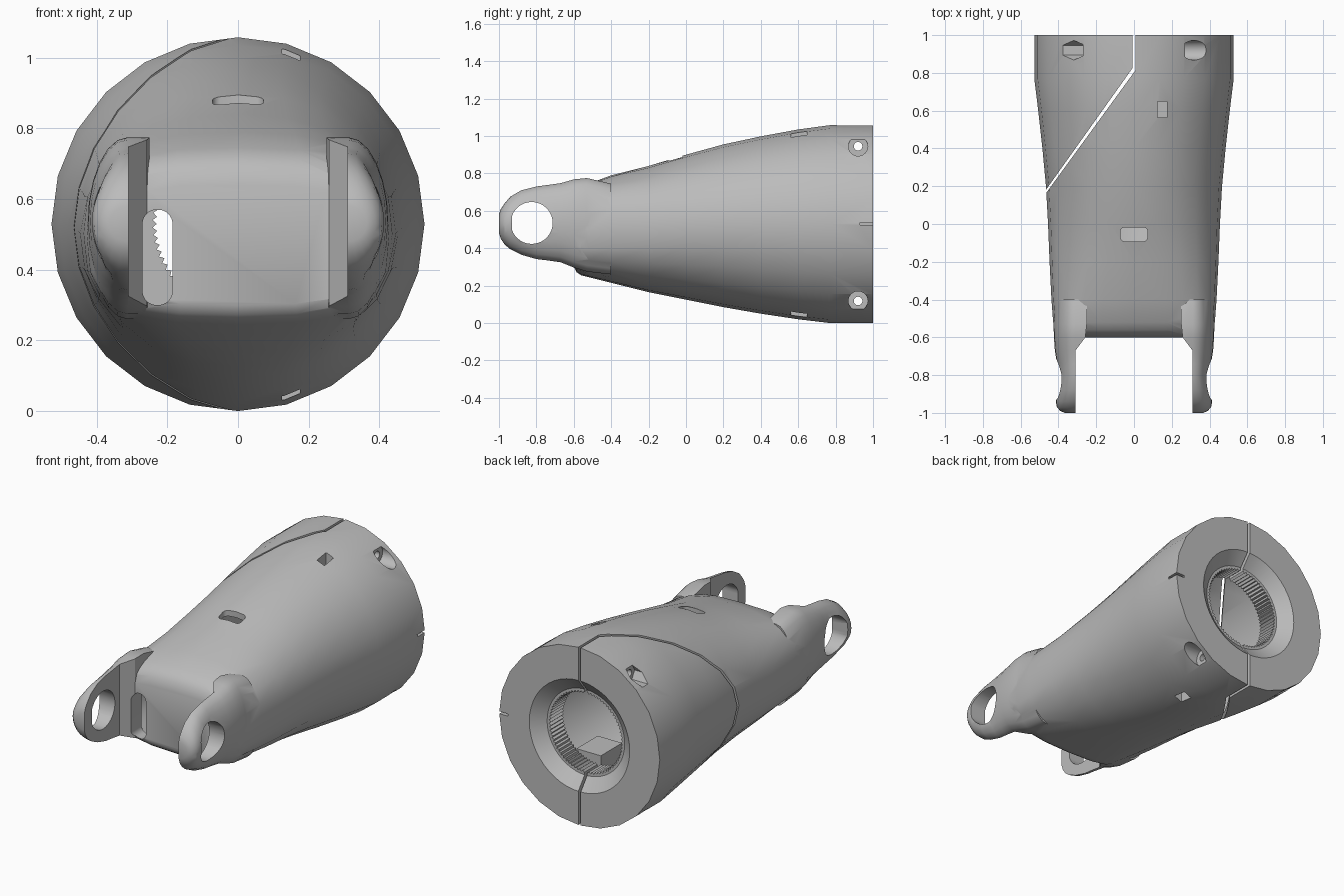
import bpy
import bmesh
from math import cos, sin, pi, copysign

cube = bpy.data.objects.get("Cube")
if cube:
    bpy.data.objects.remove(cube, do_unlink=True)

grey = bpy.data.materials.new("plain_grey")
grey.use_nodes = True
grey.diffuse_color = (0.5, 0.5, 0.5, 1)
grey.node_tree.nodes["Principled BSDF"].inputs["Base Color"].default_value = (0.5, 0.5, 0.5, 1)

MID = 0.53      # height of the long axis


def loft(name, rings):
    """Skin a list of equal rings and cap both ends."""
    bm = bmesh.new()
    rows = [[bm.verts.new(p) for p in ring] for ring in rings]
    count = len(rows[0])
    for a, b in zip(rows, rows[1:]):
        for i in range(count):
            j = (i + 1) % count
            bm.faces.new((a[i], a[j], b[j], b[i]))
    bm.faces.new(rows[0])
    bm.faces.new(rows[-1])
    bmesh.ops.recalc_face_normals(bm, faces=bm.faces)
    mesh = bpy.data.meshes.new(name)
    bm.to_mesh(mesh)
    bm.free()
    mesh.materials.append(grey)
    obj = bpy.data.objects.new(name, mesh)
    bpy.context.collection.objects.link(obj)
    return obj


def prism(outline, axis, low, high):
    """Extrude a flat outline along one axis."""
    place = {"x": lambda a, b, t: (t, a, b),
             "y": lambda a, b, t: (a, t, b),
             "z": lambda a, b, t: (a, b, t)}[axis]
    return loft("cutter", [[place(a, b, t) for a, b in outline] for t in (low, high)])


def disc(a, b, radius, sides):
    return [(a + radius * cos(2 * pi * i / sides), b + radius * sin(2 * pi * i / sides))
            for i in range(sides)]


def slot(a, b, width, height, radius):
    """Outline of a rectangle with rounded corners."""
    points = []
    for i in range(24):
        t = 2 * pi * (i + 0.5) / 24
        points.append((a + copysign(width / 2 - radius, cos(t)) + radius * cos(t),
                       b + copysign(height / 2 - radius, sin(t)) + radius * sin(t)))
    return points


def box(a, b, width, height):
    w, h = width / 2, height / 2
    return [(a - w, b - h), (a + w, b - h), (a + w, b + h), (a - w, b + h)]


def combine(target, other, operation, keep=False):
    mod = target.modifiers.new("combine", "BOOLEAN")
    mod.operation = operation
    mod.solver = "EXACT"
    mod.object = other
    bpy.context.view_layer.objects.active = target
    bpy.ops.object.modifier_apply(modifier=mod.name)
    if not keep:
        bpy.data.objects.remove(other, do_unlink=True)


def cut(target, other):
    combine(target, other, "DIFFERENCE")


def section(y, width, top, bottom, power, inset=0.0):
    """Rounded cross-section across the long axis."""
    w, h, c = width - inset, (top - bottom) / 2 - inset, (top + bottom) / 2
    ring = []
    for i in range(24):
        t = 2 * pi * i / 24
        ring.append((copysign(w * abs(cos(t)) ** (2 / power), cos(t)), y,
                     c + copysign(h * abs(sin(t)) ** (2 / power), sin(t))))
    return ring


# Tapered body: y, half width, top, bottom, squareness
stations = [
    (-.60, .40, .64, .30, 3), (-.585, .41, .69, .272, 3), (-.56, .42, .72, .255, 3),
    (-.52, .428, .745, .245, 3), (-.4, .437, .79, .215, 2.7), (-.2, .447, .84, .165, 2.3),
    (0, .455, .90, .125, 2.1), (.2, .466, .955, .085, 2), (.4, .485, .998, .05, 2),
    (.6, .507, 1.035, .02, 2), (.77, .528, 1.058, 0, 2), (1, .528, 1.058, 0, 2)]
body = loft("body_shell", [section(*s) for s in stations])

# Fork ears: y, outer half width, top, bottom
ear_stations = [
    (-1, .365, .58, .48), (-.99, .39, .61, .45), (-.97, .408, .64, .42),
    (-.94, .414, .675, .395), (-.88, .407, .71, .365), (-.8, .398, .73, .342),
    (-.74, .408, .738, .335), (-.67, .419, .748, .325), (-.6, .424, .768, .297),
    (-.53, .426, .775, .275), (-.4, .42, .745, .26)]
for side in (1, -1):
    rings = []
    for y, w, top, bottom in ear_stations:
        inner = min(.31, max(.25, .31 - (y + .67) * .75))
        mid, half = (top + bottom) / 2, (top - bottom) / 2
        ring = [(side * inner, y, bottom)]
        for i in range(13):
            t = pi * (i / 12 - .5)
            ring.append((side * (.312 + (w - .312) * cos(t)), y, mid + half * sin(t)))
        ring.append((side * inner, y, top))
        rings.append(ring)
    combine(body, loft("ear", rings), "UNION")

# Inner cavity, leaving two bosses inside the wall
cavity_rings = [section(*s, inset=.035) for s in stations[3:-1]]
cavity_rings.append(section(.82, *stations[-1][1:], inset=.035))
cavity = loft("cavity", cavity_rings)
for low, high in ((-.1, .28), (.78, 1.2)):
    cut(cavity, prism(box(.15, .6, .16, .2), "z", low, high))
cut(body, cavity)

# Toothed rear bore with a chamfered mouth
teeth = 72
bore = [(r * cos(pi * i / teeth), MID + r * sin(pi * i / teeth))
        for i in range(2 * teeth) for r in ((.23, .242)[i % 2],)]
cut(body, prism(bore, "y", .78, .96))
cut(body, loft("cutter", [[(x, y, z) for x, z in disc(0, MID, r, 48)]
                          for y, r in ((1.02, .355), (.94, .255))]))

# Pivot hole with one flat side
pivot = [(max(y, -.93), z) for y, z in disc(-.825, MID + .005, .112, 36)]
cut(body, prism(pivot, "x", -.6, .6))

# Cable slots in the front wall and the top
cut(body, prism(slot(-.228, .435, .085, .27, .04), "y", -.75, -.4))
cut(body, prism(slot(0, -.055, .145, .075, .025), "z", .75, 1.1))

# Clamp screws: through hole, round head seat, hexagonal nut seat
for z in (.945, .118):
    cut(body, prism(disc(.92, z, .023, 20), "x", -.6, .6))
    cut(body, prism(disc(.92, z, .052, 24), "x", .27, .6))
    cut(body, prism(disc(.92, z, .052, 6), "x", -.6, -.27))

# Small square pockets and the side key slit
for low, high in ((-.1, .14), (.92, 1.2)):
    cut(body, prism(box(.15, .605, .05, .085), "z", low, high))
cut(body, prism(box(.97, MID, .08, .014), "x", .47, .6))

# Removable side panel, separated by a narrow seam
def panel_region(edge, shift):
    corner = .82 + shift
    outline = [(edge, 1.1), (edge, corner), (-.7, corner - .7 * 1.39), (-.7, 1.1)]
    return prism(outline, "z", -.2, 1.3)


panel = body.copy()
panel.data = body.data.copy()
panel.name = "side_panel"
bpy.context.collection.objects.link(panel)
combine(panel, panel_region(-.008, .005), "INTERSECT")
cut(body, panel_region(.008, -.006))

for obj in (body, panel):
    bpy.ops.object.select_all(action="DESELECT")
    obj.select_set(True)
    bpy.context.view_layer.objects.active = obj
    bpy.ops.object.shade_smooth_by_angle(angle=pi / 6)
